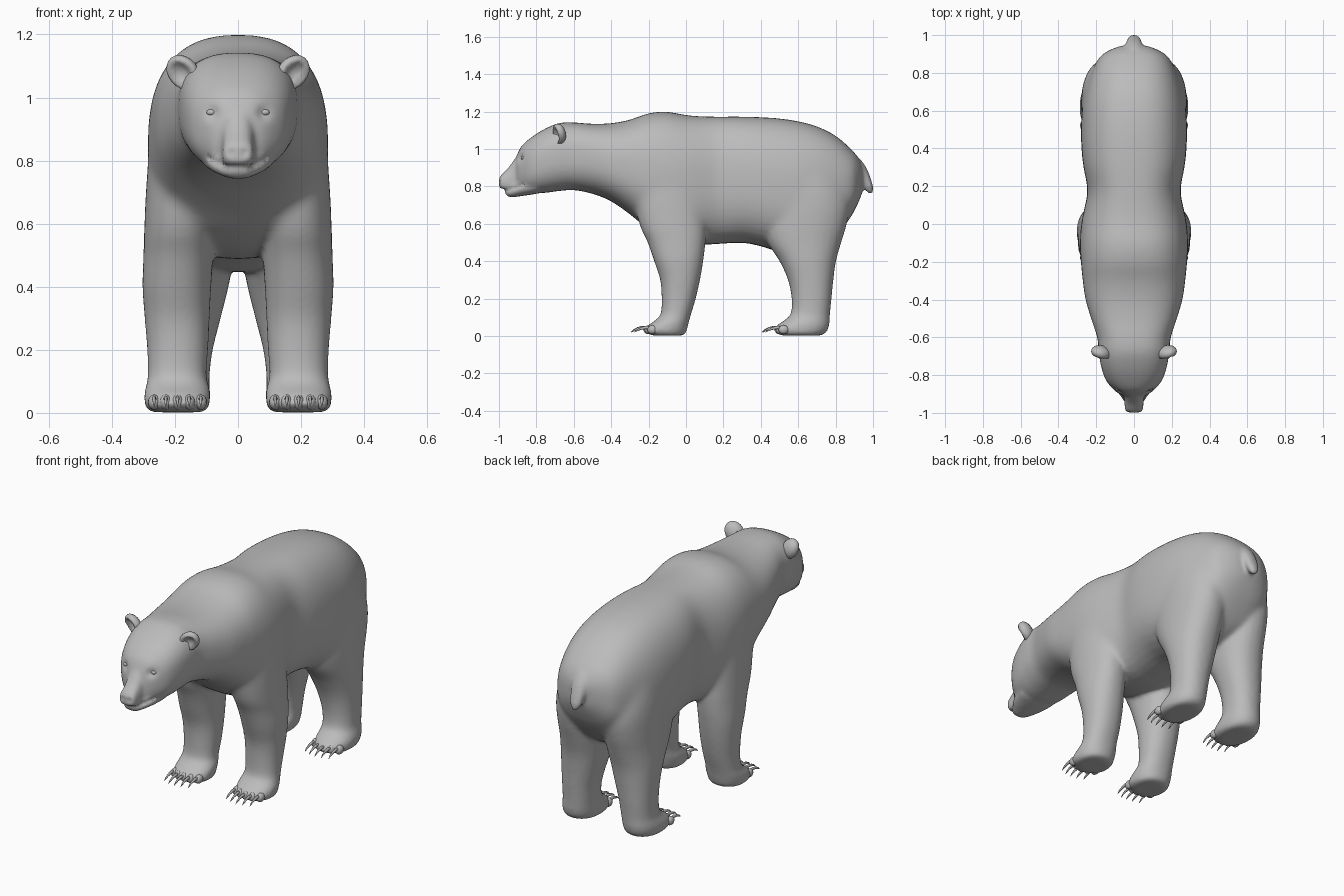
import bpy, bmesh, math
from mathutils import Vector, Matrix

if "Cube" in bpy.data.objects:
    bpy.data.objects.remove(bpy.data.objects["Cube"])

fur = bpy.data.materials.new("grey fur")
fur.diffuse_color = (0.5, 0.5, 0.5, 1)
fur.use_nodes = True
fur.node_tree.nodes["Principled BSDF"].inputs["Base Color"].default_value = fur.diffuse_color


def add_object(name, bm):
    bmesh.ops.recalc_face_normals(bm, faces=bm.faces)
    for f in bm.faces:
        f.smooth = True
    me = bpy.data.meshes.new(name)
    bm.to_mesh(me)
    bm.free()
    me.materials.append(fur)
    ob = bpy.data.objects.new(name, me)
    bpy.context.collection.objects.link(ob)
    return ob


def refine(rows, k=4):
    """Catmull-Rom interpolation between section rows."""
    out = []
    for i in range(len(rows) - 1):
        p = [rows[max(0, min(len(rows) - 1, i + d))] for d in (-1, 0, 1, 2)]
        for s in range(k):
            t = s / k
            out.append([0.5 * (2 * b + (c - a) * t + (2 * a - 5 * b + 4 * c - d) * t * t
                               + (3 * b - a - 3 * c + d) * t ** 3) for a, b, c, d in zip(*p)])
    return out + [list(rows[-1])]


def power(v, n):
    return math.copysign(abs(v) ** (2 / n), v)


def loft(bm, rings):
    loops = [[bm.verts.new(p) for p in r] for r in rings]
    n = len(loops[0])
    for a, b in zip(loops, loops[1:]):
        for i in range(n):
            bm.faces.new((a[i], a[(i + 1) % n], b[(i + 1) % n], b[i]))
    bm.faces.new(loops[0][::-1])
    bm.faces.new(loops[-1])


def along_y(bm, rows, n=2.4, seg=36):
    """Rows: y, bottom, top, half width, height fraction of the widest point."""
    rings = []
    for y, zb, zt, w, f in refine(rows):
        zc, ring = zb + (zt - zb) * f, []
        for i in range(seg):
            a = math.tau * i / seg
            s = power(math.sin(a), n)
            ring.append((w * power(math.cos(a), n), y, zc + s * ((zt - zc) if s > 0 else (zc - zb))))
        rings.append(ring)
    loft(bm, rings)


def along_z(bm, rows, side=1, n=2.2, seg=28):
    """Rows: z, y front, y back, x inner, x outer."""
    rings = []
    for z, y0, y1, x0, x1 in refine(rows):
        rings.append([(side * ((x0 + x1) / 2 + (x1 - x0) / 2 * power(math.cos(math.tau * i / seg), n)),
                       (y0 + y1) / 2 + (y1 - y0) / 2 * power(math.sin(math.tau * i / seg), n), z)
                      for i in range(seg)])
    loft(bm, rings)


def ball(bm, loc, size, rot=None):
    m = Matrix.Translation(loc) @ (rot or Matrix()) @ Matrix.Diagonal((*size, 1))
    return bmesh.ops.create_uvsphere(bm, u_segments=16, v_segments=10, radius=1, matrix=m)["verts"]


# Torso, neck and skull
bm = bmesh.new()
along_y(bm, [
    (-.905, .79, .965, .07, .5), (-.88, .775, 1.015, .105, .5), (-.83, .765, 1.06, .147, .52),
    (-.76, .765, 1.105, .173, .53), (-.68, .775, 1.138, .187, .52), (-.6, .78, 1.142, .195, .5),
    (-.5, .76, 1.135, .228, .5), (-.4, .72, 1.138, .258, .47), (-.3, .65, 1.157, .272, .48),
    (-.2, .57, 1.192, .282, .48), (-.1, .515, 1.2, .287, .47), (0, .492, 1.182, .28, .47),
    (.09, .488, 1.175, .262, .46), (.18, .493, 1.174, .246, .47), (.3, .498, 1.174, .268, .47),
    (.4, .48, 1.171, .279, .46), (.5, .45, 1.164, .281, .46), (.6, .45, 1.149, .277, .45),
    (.7, .47, 1.122, .26, .45), (.8, .53, 1.072, .228, .45), (.88, .635, 1.002, .185, .45),
    (.92, .71, .955, .13, .45), (.943, .77, .91, .07, .5)], n=2.5)
# Muzzle, nose pad and chin
along_y(bm, [(-1.0, .80, .845, .034, .5), (-.985, .782, .864, .048, .45), (-.95, .765, .9, .05, .35),
             (-.91, .75, .955, .056, .3), (-.86, .755, 1.012, .072, .3), (-.8, .76, 1.05, .09, .3)], n=2.6)
along_y(bm, [(-.965, .755, .785, .034, .5), (-.94, .742, .80, .052, .5), (-.88, .748, .84, .092, .5),
             (-.8, .76, .85, .115, .5)])
# Legs with paws
front = [(.002, -.17, -.025, .115, .27), (.012, -.205, -.005, .098, .288), (.03, -.225, .004, .09, .296),
         (.06, -.2, .012, .088, .297), (.085, -.163, .018, .092, .292), (.12, -.135, .028, .1, .286),
         (.2, -.13, .052, .095, .288), (.3, -.138, .075, .09, .296), (.4, -.17, .092, .085, .303),
         (.5, -.205, .104, .078, .3), (.6, -.25, .108, .07, .297), (.75, -.28, .1, .05, .29),
         (.9, -.26, .06, .04, .272), (1.02, -.2, .0, .04, .235)]
rear = [(.002, .52, .715, .115, .265), (.012, .488, .74, .098, .28), (.03, .47, .757, .09, .287),
        (.06, .49, .766, .088, .287), (.085, .527, .768, .09, .28), (.12, .56, .77, .09, .272),
        (.2, .565, .778, .08, .272), (.3, .545, .788, .055, .276), (.4, .5, .802, .03, .28),
        (.5, .435, .83, .012, .28), (.6, .4, .86, .005, .281), (.7, .4, .875, .0, .28),
        (.8, .42, .85, .0, .272), (.9, .46, .8, .01, .255), (1.0, .5, .74, .02, .22)]
for side in (1, -1):
    for leg in (front, rear):
        along_z(bm, leg, side)
# Tail
along_z(bm, [(.762, .972, .998, -.014, .014), (.79, .956, 1.002, -.032, .032),
             (.84, .935, .989, -.042, .042), (.9, .89, .965, -.046, .046),
             (.95, .86, .93, -.045, .045)], seg=14)
raw = add_object("bear_body", bm)

# Fuse the parts into one soft skin
rm = raw.modifiers.new("fuse", 'REMESH')
rm.mode, rm.voxel_size = 'VOXEL', .0105
sm = raw.modifiers.new("soften", 'SMOOTH')
sm.factor, sm.iterations = .5, 7
skin = bpy.data.meshes.new_from_object(raw.evaluated_get(bpy.context.evaluated_depsgraph_get()))
raw.modifiers.clear()
raw.data = skin
skin.materials.clear()
skin.materials.append(fur)

# Shoulders, flanks and haunches are softened more than face and paws
group = raw.vertex_groups.new(name="soft_area")
for v in skin.vertices:
    if -.6 < v.co.y < .9:
        w = min(1, max(0, (v.co.z - .55) / .15)) * min(1, (v.co.y + .6) / .15, (.9 - v.co.y) / .08)
        if w > 0:
            group.add([v.index], w, 'REPLACE')
soft = raw.modifiers.new("soften_trunk", 'SMOOTH')
soft.factor, soft.iterations, soft.vertex_group = .5, 50, group.name

# Eye sockets, mouth line and nostrils pressed into the skin
moves = []
for v in skin.vertices:
    p, d = v.co, 0
    if p.y < -.8:
        q = Vector((abs(p.x), p.y, p.z))
        e = (q - Vector((.083, q.y, .952))).length
        d += .012 * math.exp(-(e / .022) ** 2)
        if p.y < -.87:
            line = .778 + max(0, p.y + .96) * .35
            d += .009 * math.exp(-((p.z - line) / .008) ** 2)
        d += .014 * math.exp(-((q - Vector((.022, -.99, .825))).length / .012) ** 2)
    moves.append(p - v.normal * d)
for v, p in zip(skin.vertices, moves):
    v.co = p
for f in skin.polygons:
    f.use_smooth = True

# Eyes sit on the skin
eyes = bmesh.new()
bpy.context.view_layer.update()
for side in (1, -1):
    hit, loc, nor, _ = raw.ray_cast(Vector((side * .085, -1.3, .953)), Vector((0, 1, 0)))
    ball(eyes, loc + Vector((0, .003, 0)) if hit else Vector((side * .085, -.88, .953)),
         (.015, .01, .01))
add_object("eyes", eyes)

# Cupped ears
for side, name in ((1, "ear_left"), (-1, "ear_right")):
    bm = bmesh.new()
    rot = Matrix.Rotation(side * math.radians(40), 4, 'Y') @ Matrix.Rotation(side * .45, 4, 'Z')
    verts = ball(bm, (0, 0, 0), (.05, .036, .06))
    for v in verts:
        r = math.hypot(v.co.x / .05, v.co.z / .06)
        if v.co.y < 0 and r < .8:
            v.co.y += .042 * (1 - (r / .8) ** 2)
    bmesh.ops.transform(bm, verts=verts, matrix=Matrix.Translation((side * .174, -.68, 1.08)) @ rot)
    add_object(name, bm)

# Toes and curved claws, five on each paw
for name, y0 in (("front", -.203), ("rear", .498)):
    bm = bmesh.new()
    for side in (1, -1):
        for i in range(5):
            x = side * (.118 + .037 * i)
            y = y0 + .005 * (i - 2) ** 2
            ball(bm, (x, y + .004, .034), (.0195, .028, .024))
            rings = []
            for dy, z, r in ((0, .04, .010), (-.03, .046, .009), (-.058, .04, .007),
                             (-.08, .03, .005), (-.092, .02, .001)):
                rings.append([(x + r * .75 * math.cos(math.tau * k / 8), y + dy,
                               z + r * math.sin(math.tau * k / 8)) for k in range(8)])
            loft(bm, rings)
    add_object(name + "_toes_and_claws", bm)
